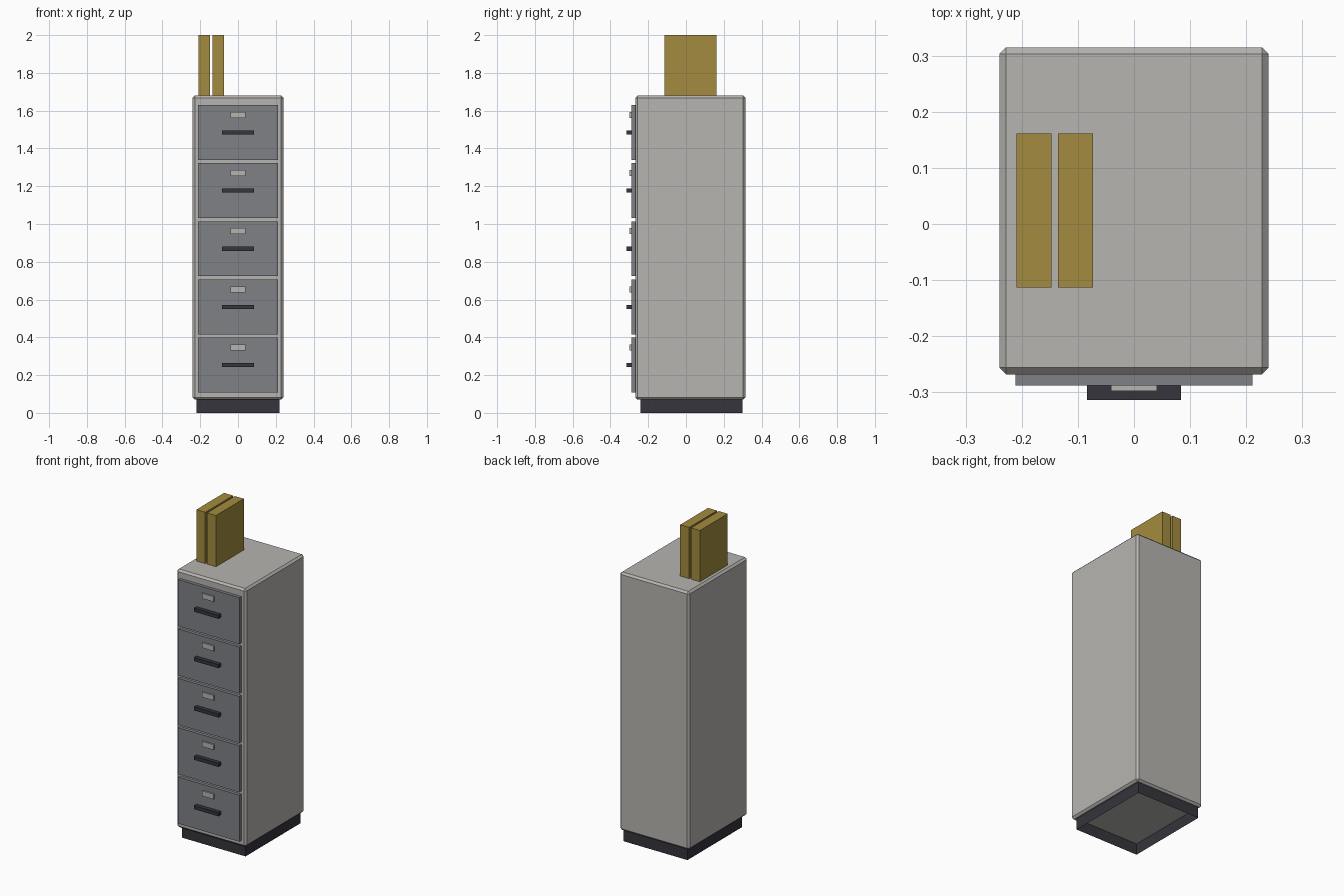
import bpy, bmesh

if "Cube" in bpy.data.objects:
    bpy.data.objects.remove(bpy.data.objects["Cube"])


def material(name, rgb):
    m = bpy.data.materials.new(name)
    m.diffuse_color = (*rgb, 1)
    m.use_nodes = True
    m.node_tree.nodes["Principled BSDF"].inputs["Base Color"].default_value = m.diffuse_color
    return m


SHELL = material("warm_grey", (0.47, 0.46, 0.44))
DRAWER = material("slate_grey", (0.21, 0.22, 0.24))
DARK = material("dark_trim", (0.035, 0.035, 0.045))
CARD = material("ochre_card", (0.37, 0.26, 0.05))


def box(name, lo, hi, mat, bevel=0, open_ends=False):
    bm = bmesh.new()
    bmesh.ops.create_cube(bm, size=1)
    for v in bm.verts:
        v.co = [(a + b) / 2 + c * (b - a) for a, b, c in zip(lo, hi, v.co)]
    bm.normal_update()
    if open_ends:
        ends = [f for f in bm.faces if abs(f.normal.z) > 0.9]
        bmesh.ops.delete(bm, geom=ends, context='FACES_ONLY')
    mesh = bpy.data.meshes.new(name)
    bm.to_mesh(mesh)
    bm.free()
    mesh.materials.append(mat)
    ob = bpy.data.objects.new(name, mesh)
    bpy.context.collection.objects.link(ob)
    if bevel:
        mod = ob.modifiers.new("chamfer", 'BEVEL')
        mod.width = bevel
        mod.segments = 1
    return ob


# Cabinet shell with chamfered edges, on an open recessed plinth
box("cabinet_body", (-0.24, -0.268, 0.07), (0.24, 0.315, 1.68), SHELL, bevel=0.012)
box("plinth", (-0.22, -0.24, 0), (0.22, 0.30, 0.07), DARK, open_ends=True)

# Five drawers, each with a bar handle and a label holder
for i in range(5):
    z = 0.253 + 0.308 * i
    n = i + 1
    box(f"drawer_front_{n}", (-0.211, -0.288, z - 0.145), (0.211, -0.268, z + 0.145), DRAWER)
    box(f"drawer_handle_{n}", (-0.084, -0.314, z - 0.011), (0.084, -0.288, z + 0.011), DARK)
    box(f"label_holder_{n}", (-0.041, -0.298, z + 0.077), (0.041, -0.288, z + 0.109), SHELL)

# Two box files standing on top
for i in range(2):
    x = -0.209 + 0.074 * i
    box(f"box_file_{i + 1}", (x, -0.113, 1.68), (x + 0.062, 0.161, 2.0), CARD)
